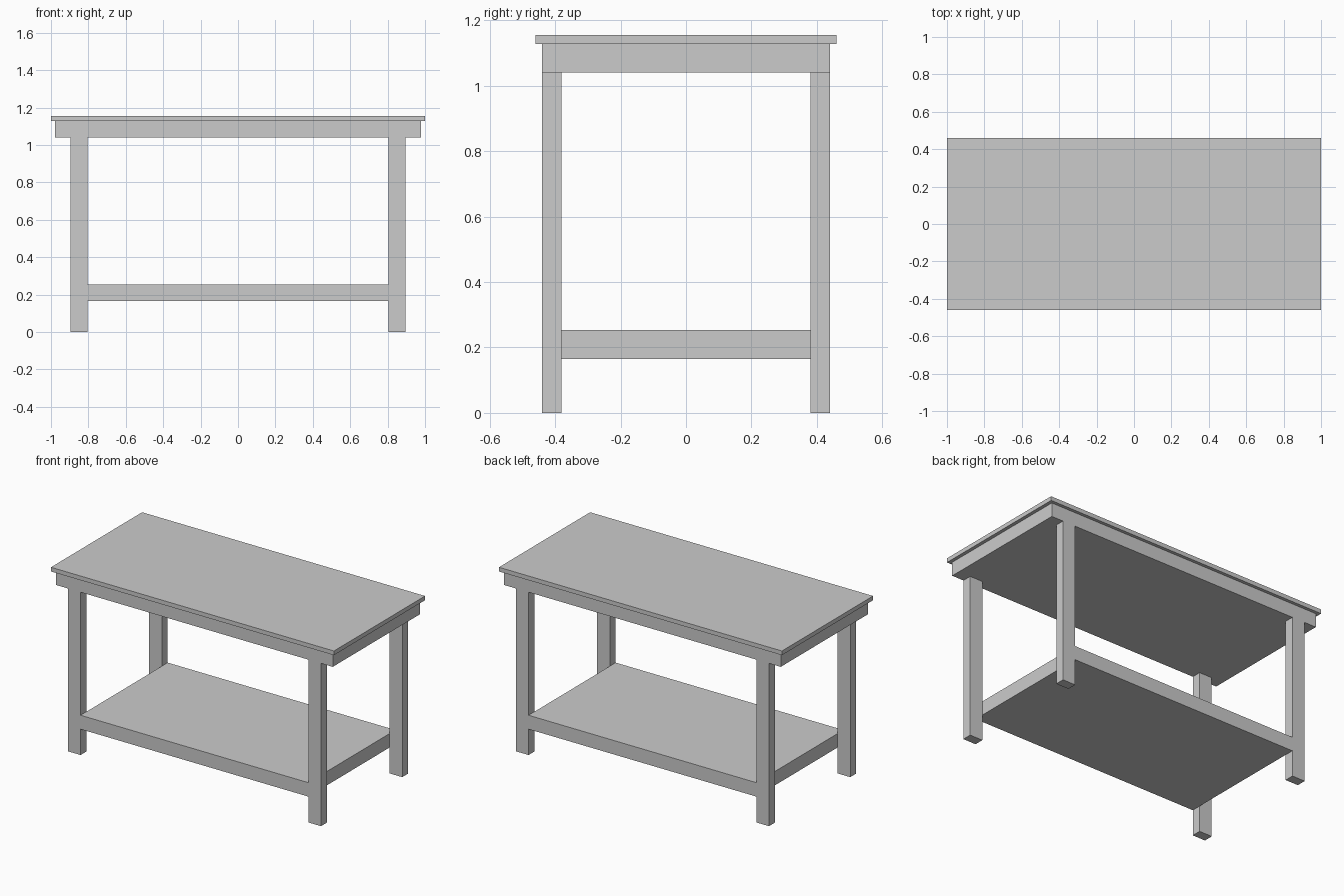
import bpy

if "Cube" in bpy.data.objects:
    bpy.data.objects.remove(bpy.data.objects["Cube"])


def box(name, x, y, z):
    """Add a box spanning the given (min, max) ranges."""
    spans = (x, y, z)
    bpy.ops.mesh.primitive_cube_add(size=1, location=[(a + b) / 2 for a, b in spans])
    obj = bpy.context.object
    obj.name = name
    obj.scale = [b - a for a, b in spans]
    bpy.ops.object.transform_apply(location=False, rotation=False, scale=True)
    return obj


LEG_IN, LEG_OUT = 0.805, 0.895   # leg extent along x
DEPTH_IN, DEPTH_OUT = 0.38, 0.44  # leg extent along y
APRON_Z, TOP_Z = 1.04, 1.128

# Table top and the thick apron block below it
box("table_top", (-1, 1), (-0.46, 0.46), (TOP_Z, 1.155))
box("apron", (-0.978, 0.978), (-DEPTH_OUT, DEPTH_OUT), (APRON_Z, TOP_Z))

# Lower shelf, flush with the legs at front and back
box("lower_shelf", (-LEG_IN, LEG_IN), (-DEPTH_OUT, DEPTH_OUT), (0.165, 0.254))

# Four legs
for side, sx in (("left", -1), ("right", 1)):
    for end, sy in (("front", -1), ("back", 1)):
        box(f"{end}_{side}_leg",
            sorted((sx * LEG_IN, sx * LEG_OUT)),
            sorted((sy * DEPTH_IN, sy * DEPTH_OUT)),
            (0, APRON_Z))
